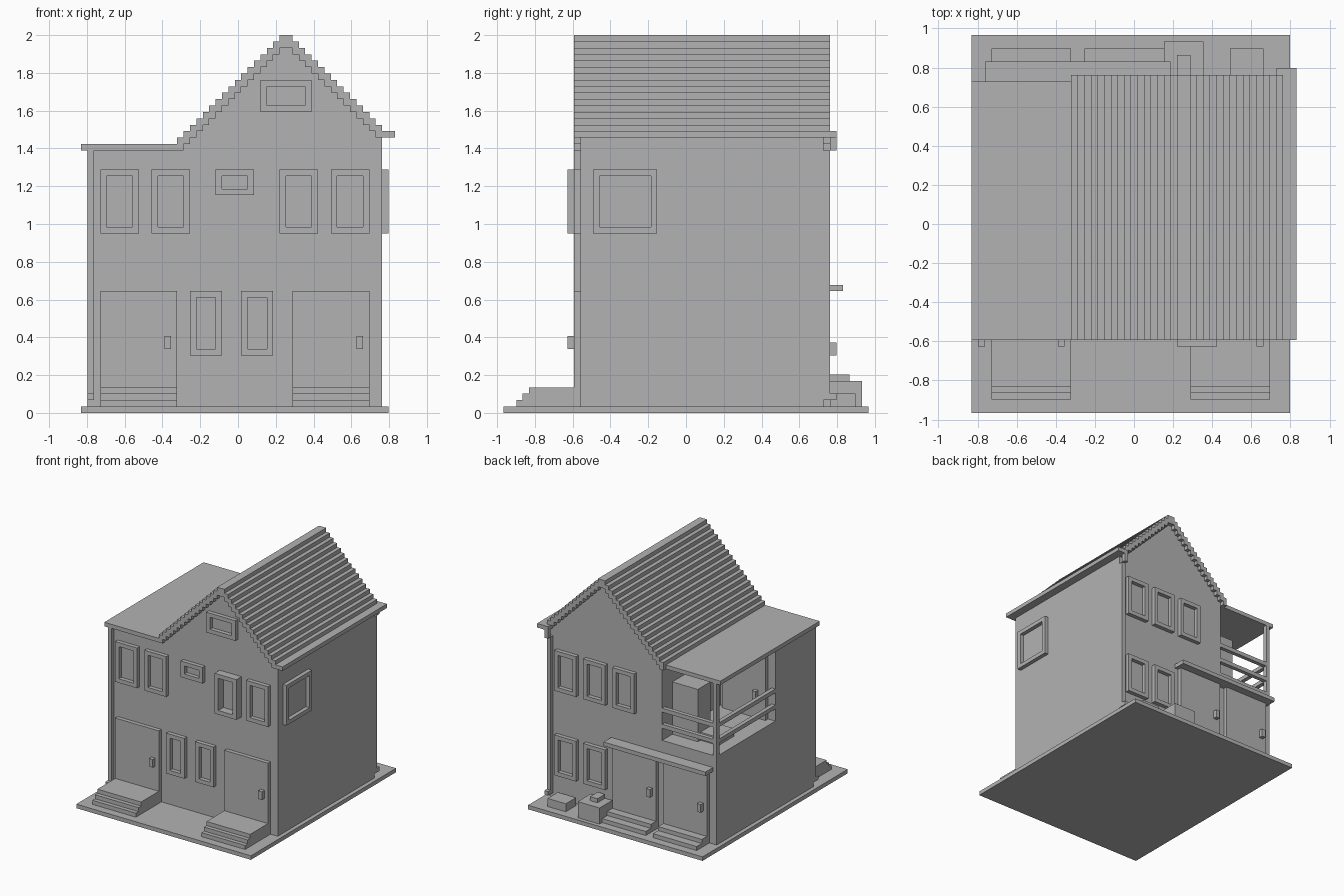
import bpy, bmesh
from mathutils import Vector

if "Cube" in bpy.data.objects:
    bpy.data.objects.remove(bpy.data.objects["Cube"], do_unlink=True)

# Everything sits on a grid: 49 x 57 x 59 cells
U = 2 / 59
CENTRE = Vector((24.5, 28.5, 0))

grey = bpy.data.materials.new("plain grey")
grey.use_nodes = True
tone = (0.45, 0.45, 0.45, 1)
grey.diffuse_color = tone
grey.node_tree.nodes["Principled BSDF"].inputs["Base Color"].default_value = tone


def place(p):
    return (Vector(p) - CENTRE) * U


def finish(name, bm):
    bmesh.ops.recalc_face_normals(bm, faces=bm.faces)
    mesh = bpy.data.meshes.new(name)
    bm.to_mesh(mesh)
    bm.free()
    mesh.materials.append(grey)
    obj = bpy.data.objects.new(name, mesh)
    bpy.context.collection.objects.link(obj)


def boxes(name, *spans):
    """One object from boxes given as (x0, x1, y0, y1, z0, z1)."""
    bm = bmesh.new()
    for x0, x1, y0, y1, z0, z1 in spans:
        for v in bmesh.ops.create_cube(bm, size=1)["verts"]:
            c = v.co.copy()
            v.co = place((x1 if c.x > 0 else x0, y1 if c.y > 0 else y0, z1 if c.z > 0 else z0))
    finish(name, bm)


def extrude(name, outline, y0, y1):
    """Extrude an x-z outline along y."""
    bm = bmesh.new()
    face = bm.faces.new([bm.verts.new(place((x, y0, z))) for x, z in outline])
    out = bmesh.ops.extrude_face_region(bm, geom=[face])["geom"]
    moved = [g for g in out if isinstance(g, bmesh.types.BMVert)]
    bmesh.ops.translate(bm, verts=moved, vec=(0, (y1 - y0) * U, 0))
    finish(name, bm)


def stairs(first, last, drop):
    """Stepped gable line, without points in the middle of flat runs."""
    pts = []
    for i in range(first, last):
        z = min(28 + i, 59, 91 - i) - drop
        if pts and pts[-1][1] == z:
            pts.pop()
        else:
            pts.append((i, z))
        pts.append((i + 1, z))
    return pts


def window(name, side, a0, a1, z0, z1, depth=1):
    """Raised square frame on the front, back or right wall."""
    rims = [(a0, a1, z0, z0 + 1), (a0, a1, z1 - 1, z1),
            (a0, a0 + 1, z0 + 1, z1 - 1), (a1 - 1, a1, z0 + 1, z1 - 1)]
    spans = []
    for a, b, c, d in rims:
        if side == "front":
            spans.append((a, b, 12 - depth, 12, c, d))
        elif side == "back":
            spans.append((a, b, 50, 50 + depth, c, d))
        else:
            spans.append((47, 47 + depth, a, b, c, d))
    boxes(name, *spans)


# Ground slab and walls, leaving the corner balcony open
boxes("ground_slab", (0, 48, 0, 57, 0, 1))
boxes("lower_storey", (1, 47, 12, 50, 1, 23))
gable = stairs(16, 47, 2)
extrude("upper_front_walls", [(1, 23), (1, 41), (16, 41)] + gable + [(47, 23)], 12, 27)
extrude("upper_rear_walls", [(16, 23)] + gable + [(47, 23)], 27, 50)

# Roofs
extrude("stepped_roof", stairs(15, 47, 0) + stairs(15, 47, 2)[::-1], 11, 51)
boxes("flat_roof", (0, 15, 11, 50, 41, 42))
boxes("gutter", (47, 49, 11, 52, 43, 44), (46, 47, 51, 52, 41, 44))

# Drain pipes with feet
boxes("front_drain_pipe", (1, 2, 11, 12, 2, 41), (1, 2, 10, 11, 2, 3))
boxes("back_drain_pipe", (46, 47, 50, 51, 2, 41), (46, 47, 51, 52, 2, 3))

# Front doors and steps
for name, x, knob in (("left", 33, 43), ("right", 3, 13)):
    boxes("front_door_" + name, (x, x + 12, 11, 12, 4, 19))
    boxes("front_handle_" + name, (knob, knob + 1, 10, 11, 10, 12))
    boxes("front_steps_" + name, *[(x, x + 12, 2 + k, 12, 1 + k, 2 + k) for k in range(3)])

# Back doors, steps and canopy
for name, x in (("left", 17), ("right", 3)):
    boxes("back_door_" + name, (x, x + 12, 50, 51, 3, 19))
    boxes("back_handle_" + name, (x + 1, x + 2, 51, 52, 9, 11))
    boxes("back_steps_" + name, (x, x + 12, 50, 55, 1, 2), (x, x + 12, 50, 53, 2, 3))
boxes("back_canopy", (2, 30, 50, 53, 19, 20))

# Front windows
for x in (17, 25):
    window("front_lower_window", "front", x, x + 5, 9, 19)
for x, depth in ((3, 1), (11, 1), (31, 2), (39, 1)):
    window("front_upper_window", "front", x, x + 6, 28, 38, depth)
window("front_small_window", "front", 21, 27, 34, 38)
window("gable_window", "front", 28, 36, 47, 52)

# Side and back windows
window("side_window", "right", 14, 24, 28, 38)
for x in (23, 31, 39):
    window("back_upper_window", "back", x, x + 6, 28, 38)
for x in (31, 39):
    window("back_lower_window", "back", x, x + 6, 7, 17)

# Balcony: corner post, rails, door and furniture
boxes("balcony_post", (1, 2, 49, 50, 23, 41))
for z in (26, 30):
    boxes("balcony_rail", (2, 16, 49, 50, z, z + 1), (1, 2, 27, 49, z, z + 1))
boxes("balcony_door", (3, 15, 27, 28, 23, 39))
boxes("balcony_handle", (5, 6, 28, 29, 28, 30))
boxes("balcony_cabinet", (9, 16, 41, 46, 23, 36))
boxes("balcony_bench", (4, 9, 39, 45, 23, 25))

# Crates behind the house
boxes("large_crate", (29, 35, 51, 56, 1, 5))
boxes("small_crate", (31, 33, 51, 54, 5, 6))
boxes("low_crate", (39, 44, 51, 55, 1, 3))
